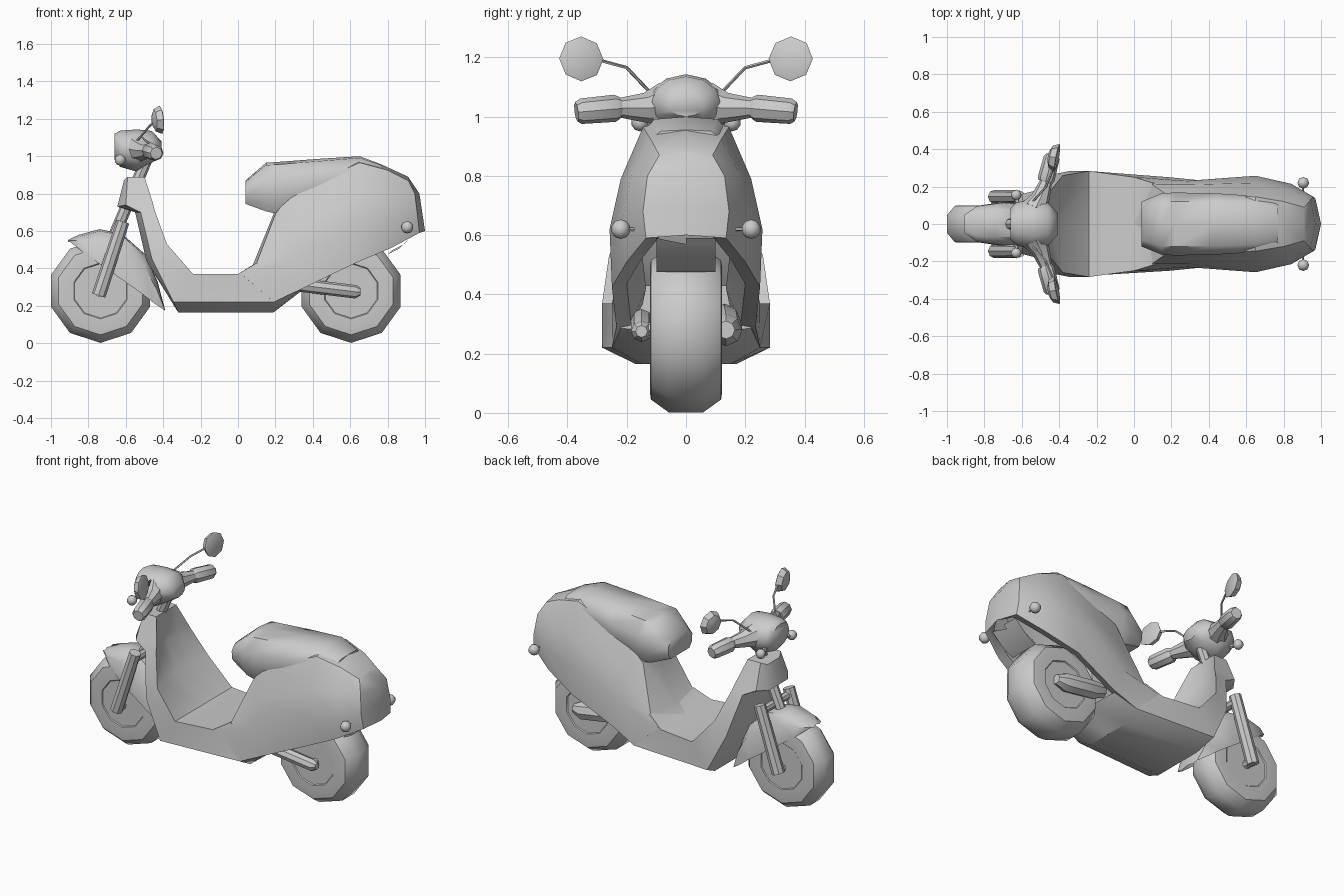
import bpy, bmesh
from math import sin, cos, pi, radians
from mathutils import Vector

if "Cube" in bpy.data.objects:
    bpy.data.objects.remove(bpy.data.objects["Cube"])


def finish(name, bm, angle=35):
    bmesh.ops.remove_doubles(bm, verts=bm.verts[:], dist=0.0005)
    bmesh.ops.dissolve_degenerate(bm, edges=bm.edges[:], dist=0.0001)
    bmesh.ops.recalc_face_normals(bm, faces=bm.faces[:])
    me = bpy.data.meshes.new(name)
    bm.to_mesh(me)
    bm.free()
    ob = bpy.data.objects.new(name, me)
    bpy.context.collection.objects.link(ob)
    bpy.ops.object.select_all(action='DESELECT')
    ob.select_set(True)
    bpy.context.view_layer.objects.active = ob
    bpy.ops.object.shade_smooth_by_angle(angle=radians(angle))
    return ob


def loft(name, rings, closed=True, cap=True, angle=35):
    bm = bmesh.new()
    vs = [[bm.verts.new(p) for p in r] for r in rings]
    n = len(rings[0])
    for a, b in zip(vs, vs[1:]):
        for i in range(n if closed else n - 1):
            j = (i + 1) % n
            bm.faces.new((a[i], a[j], b[j], b[i]))
    if cap:
        bm.faces.new(vs[0])
        bm.faces.new(vs[-1])
    return finish(name, bm, angle)


def both(half):
    """Complete a half section by reflecting it across y = 0."""
    return half + [(x, -y, z) for x, y, z in reversed(half) if abs(y) > 1e-5]


def tube(name, pts, radii, n=8):
    """Straight or bent tube with a radius at each point."""
    pts = [Vector(p) for p in pts]
    rings = []
    for i, p in enumerate(pts):
        d = (pts[min(i + 1, len(pts) - 1)] - pts[max(i - 1, 0)]).normalized()
        u = d.orthogonal().normalized()
        if i:
            u = (pu - d * pu.dot(d)).normalized()
        pu, w = u, d.cross(u)
        r = radii[i]
        rings.append([p + r * (cos(2 * pi * k / n) * u + sin(2 * pi * k / n) * w)
                      for k in range(n)])
    return loft(name, rings)


def ball(name, centre, r):
    bm = bmesh.new()
    bmesh.ops.create_uvsphere(bm, u_segments=8, v_segments=5, radius=r)
    ob = finish(name, bm, 50)
    ob.location = centre
    return ob


def wheel(name, x, w):
    # ten-sided tyre with recessed hub discs
    z, R = 0.28, 0.278
    prof = [(.0, .95), (.145, .95), (.15, 1), (.21, 1), (.235, .97), (R, .48)]
    prof = [(r, -w * f) for r, f in prof] + [(r, w * f) for r, f in reversed(prof)]
    rings = [[(x + r * cos(a), y, z + r * sin(a)) for r, y in prof]
             for a in [-pi / 2 + k * pi / 5 for k in range(11)]]
    return loft(name, rings, closed=False, cap=False, angle=40)


wheel("front_wheel", -.735, .10)
wheel("rear_wheel", .605, .122)

# Leg shield and footboard: upper edge, lower edge, bevel edge, half width
rings = []
for ux, uz, lx, lz, bx, bz, hw in [
        (-.50, .89, -.59, .89, -.61, .87, .10),
        (-.455, .75, -.60, .74, -.645, .73, .16),
        (-.445, .71, -.52, .70, -.55, .70, .18),
        (-.38, .53, -.46, .45, -.49, .44, .26),
        (-.24, .37, -.345, .22, -.32, .165, .283),
        (.00, .37, .19, .22, .19, .165, .25),
        (.10, .43, .33, .285, .34, .28, .22)]:
    dip = .045 if .45 < uz < .8 else 0
    rings.append(both([(ux - dip, 0, uz), (ux - dip * .7, hw * .6, uz), (ux, hw, uz),
                       (lx, hw, lz), (bx, hw * .6, bz), (bx, 0, bz)]))
loft("leg_shield_and_floor", rings)

# Rear body shell, front wall to tail; rows run from lower edge to top centre
stations = [
    [(.19, 0, .22), (0, 0, .37), (.08, 0, .42), (.19, 0, .69), (.2, 0, .74)],
    [(.19, .25, .22), (.02, .25, .37), (.10, .21, .43), (.20, .14, .69), (.20, 0, .74)],
    [(.34, .235, .29), (.28, .23, .45), (.28, .21, .62), (.28, .155, .80), (.28, 0, .86)],
    [(.62, .25, .425), (.65, .258, .62), (.65, .22, .79), (.65, .145, .965), (.65, 0, 1.0)],
    [(.82, .20, .51), (.84, .215, .64), (.83, .185, .80), (.80, .12, .925), (.78, 0, .95)],
    [(.97, .135, .59), (.96, .145, .68), (.945, .13, .80), (.91, .09, .87), (.91, 0, .89)],
    [(1.0, 0, .60), (.985, 0, .70), (.97, 0, .80), (.92, 0, .875), (.91, 0, .89)]]
rings = []
for s in stations:
    x, y, z = s[0]
    lip = [(x - .03, max(y - .1, 0), z + .13), (x - .02, max(y - .05, 0), z + .01)]
    rings.append(both(lip + s))
rings = [[Vector(p) for p in r] for r in rings]
n = max(len(r) for r in rings)
for s, k in ((stations[0], 0), (stations[-1], -1)):
    half = [Vector(p) for p in [s[0], s[0]] + s]
    rings[k] = half + half[-2::-1]
loft("rear_body", rings, closed=False, cap=False, angle=40)

# Seat: x, bottom, top, half width
rings = []
for x, b, t, w in [(.04, .745, .87, .12), (.15, .705, .965, .165), (.22, .69, .97, .168),
                   (.42, .74, .985, .165), (.65, .82, 1.0, .15), (.77, .88, .955, .115)]:
    h = t - b
    rings.append(both([(x, 0, t), (x, w * .72, t - h * .05), (x, w, t - h * .35),
                       (x, w * .97, b + h * .25), (x, w * .75, b), (x, 0, b)]))
loft("seat", rings, angle=50)

# Headlight cowl: x, centre height, half width, half height
rings = []
for x, c, w, h in [(-.66, 1.05, .085, .07), (-.63, 1.04, .115, .097), (-.54, 1.03, .135, .113),
                   (-.46, 1.05, .115, .085), (-.41, 1.04, .06, .04)]:
    rings.append([(x, w * cos(k * pi / 6), c + h * sin(k * pi / 6)) for k in range(12)])
loft("headlight_cowl", rings, angle=50)

# Steering column and fork bridge
tube("steering_column", [(-.49, 0, .98), (-.66, 0, .58)], [.032, .032])
tube("fork_bridge", [(-.62, -.14, .61), (-.62, .14, .61)], [.025, .025])
tube("front_axle", [(-.737, -.15, .27), (-.737, .15, .27)], [.025, .025])
tube("rear_axle", [(.62, -.15, .28), (.62, .15, .28)], [.025, .025])

# Paired parts
for s, side in ((-1, "right"), (1, "left")):
    tube("fork_" + side, [(-.615, .145 * s, .65), (-.745, .145 * s, .255)], [.035, .038])
    tube("handlebar_" + side, [(-.53, .08 * s, 1.04), (-.50, .14 * s, 1.03), (-.465, .24 * s, 1.03)],
         [.075, .05, .03])
    tube("grip_" + side, [(-.475, .225 * s, 1.028), (-.47, .24 * s, 1.028),
                          (-.44, .355 * s, 1.018), (-.437, .37 * s, 1.016)],
         [.038, .046, .043, .033])
    tube("mirror_stalk_" + side, [(-.55, .11 * s, 1.07), (-.47, .2 * s, 1.165), (-.43, .30 * s, 1.192)],
         [.006, .006, .006], 5)
    c, d = Vector((-.43, .357 * s, 1.193)), Vector((1, -.2 * s, .1)).normalized()
    tube("mirror_" + side, [c - d * .028, c - d * .015, c + d * .018, c + d * .022],
         [.03, .06, .076, .068])
    ball("front_indicator_" + side, (-.63, .155 * s, .98), .03)
    tube("front_indicator_stalk_" + side, [(-.62, .09 * s, .99), (-.63, .15 * s, .98)], [.012, .012], 5)
    ball("rear_indicator_" + side, (.905, .22 * s, .62), .033)
    tube("rear_indicator_stalk_" + side, [(.9, .14 * s, .62), (.905, .21 * s, .62)], [.006, .006], 5)

# Front mudguard: top line and lower edge
rings = []
for tx, tz, bx, bz, w in [(-.91, .552, -.905, .548, .05), (-.85, .58, -.82, .48, .10),
                          (-.74, .61, -.72, .41, .115), (-.62, .585, -.62, .34, .12),
                          (-.49, .47, -.52, .27, .12), (-.43, .33, -.45, .215, .115),
                          (-.39, .18, -.395, .178, .09)]:
    rings.append(both([(bx, w, bz), ((tx * 2 + bx) / 3, w * .95, (tz * 2 + bz) / 3),
                       (tx, w * .6, tz - .01), (tx, 0, tz)]))
loft("front_mudguard", rings, closed=False, cap=False, angle=45)

# Swing arm on one side, drive casing on the other
tube("swing_arm", [(.30, -.15, .315), (.63, -.15, .275), (.655, -.15, .275)], [.036, .036, .02])
tube("drive_casing", [(.34, .13, .33), (.42, .13, .31), (.62, .135, .28), (.68, .135, .28)],
     [.04, .055, .055, .03])

# Number plate holder under the tail
loft("plate_holder", [both([(x, .1, z), (x + .02, .1, z + .02), (x + .02, 0, z + .02), (x, 0, z)])
                      for x, z in ((.80, .475), (.86, .505), (.93, .57))])
